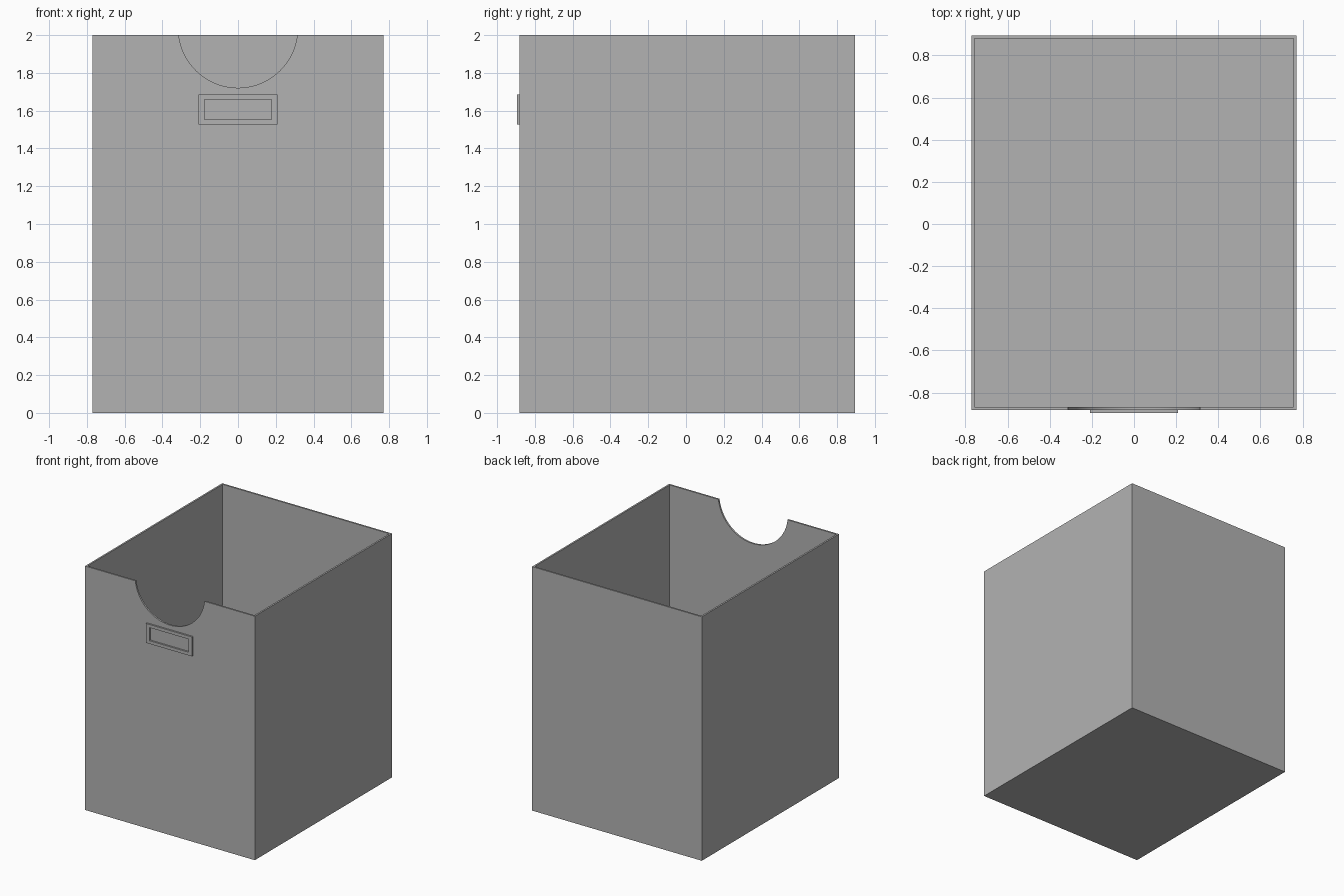
import bpy
import bmesh
from mathutils import Matrix, Vector

cube = bpy.data.objects.get("Cube")
if cube:
    bpy.data.objects.remove(cube, do_unlink=True)

grey = bpy.data.materials.new("plain grey")
grey.use_nodes = True
colour = (0.45, 0.45, 0.45, 1)
grey.diffuse_color = colour
grey.node_tree.nodes["Principled BSDF"].inputs["Base Color"].default_value = colour

HALF_X = 0.77
FRONT, BACK = -0.882, 0.895
HEIGHT = 2.0
WALL = 0.014


def make_object(name, bm):
    mesh = bpy.data.meshes.new(name)
    bm.to_mesh(mesh)
    bm.free()
    mesh.materials.append(grey)
    obj = bpy.data.objects.new(name, mesh)
    bpy.context.collection.objects.link(obj)
    return obj


def box(name, low, high):
    low, high = Vector(low), Vector(high)
    bm = bmesh.new()
    place = Matrix.Translation((low + high) / 2) @ Matrix.Diagonal((*(high - low), 1))
    bmesh.ops.create_cube(bm, size=1, matrix=place)
    return make_object(name, bm)


def cut(target, cutter):
    cutter.hide_render = True
    mod = target.modifiers.new("cut", "BOOLEAN")
    mod.operation = "DIFFERENCE"
    mod.solver = "EXACT"
    mod.object = cutter
    bpy.context.view_layer.objects.active = target
    bpy.ops.object.modifier_apply(modifier=mod.name)
    bpy.data.objects.remove(cutter, do_unlink=True)


# Open-topped bin with thin walls and floor
bin_body = box("storage_bin", (-HALF_X, FRONT, 0), (HALF_X, BACK, HEIGHT))
cut(bin_body, box("inside_cutter",
                  (WALL - HALF_X, FRONT + WALL, WALL),
                  (HALF_X - WALL, BACK - WALL, HEIGHT + 1)))

# Round hand grip cut into the top of the front wall
bm = bmesh.new()
grip_place = Matrix.Translation((0, FRONT, 2.037)) @ Matrix.Rotation(1.5707963, 4, "X")
bmesh.ops.create_cone(bm, cap_ends=True, segments=96, radius1=0.316,
                      radius2=0.316, depth=0.2, matrix=grip_place)
cut(bin_body, make_object("grip_cutter", bm))

# Raised label holder frame below the grip
frame = box("label_holder", (-0.209, -0.896, 1.526), (0.209, FRONT, 1.685))
cut(frame, box("window_cutter", (-0.177, -1, 1.552), (0.177, -0.8, 1.659)))

# Smooth the grip curve, keeping all corners sharp
for obj in (bin_body, frame):
    bpy.ops.object.select_all(action="DESELECT")
    obj.select_set(True)
    bpy.context.view_layer.objects.active = obj
    bpy.ops.object.shade_smooth_by_angle()
